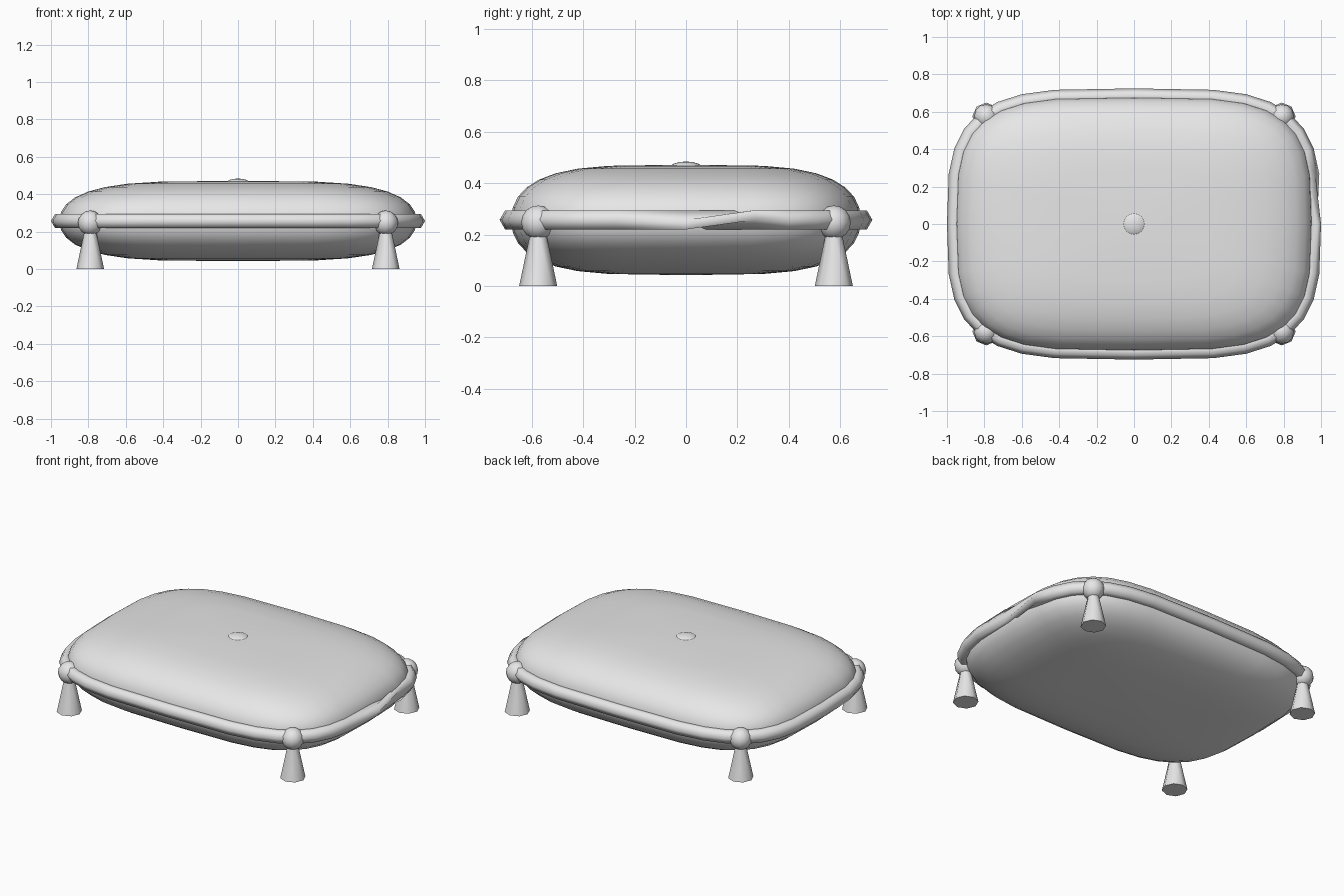
import bpy
import bmesh
from math import sin, cos, pi, radians
from mathutils import Vector, Matrix

cube = bpy.data.objects.get("Cube")
if cube:
    bpy.data.objects.remove(cube, do_unlink=True)

fabric = bpy.data.materials.new("light grey fabric")
fabric.use_nodes = True
GREY = (0.8, 0.8, 0.8, 1)
fabric.diffuse_color = GREY
fabric.node_tree.nodes["Principled BSDF"].inputs["Base Color"].default_value = GREY

SEGMENTS = 32
MID_Z = 0.257


def power(value, exponent):
    """Signed power, used for rounded-rectangle curves."""
    return abs(value) ** exponent * (1 if value >= 0 else -1)


def outline(i, a, b, z):
    """Point i of a rounded rectangle with half sizes a and b."""
    t = 2 * pi * i / SEGMENTS
    return Vector((a * power(cos(t), 0.5), b * power(sin(t), 0.58), z))


def finish(bm, name, sharp_angle):
    bmesh.ops.recalc_face_normals(bm, faces=bm.faces)
    mesh = bpy.data.meshes.new(name)
    bm.to_mesh(mesh)
    bm.free()
    mesh.materials.append(fabric)
    obj = bpy.data.objects.new(name, mesh)
    bpy.context.collection.objects.link(obj)
    bpy.ops.object.select_all(action="DESELECT")
    obj.select_set(True)
    bpy.context.view_layer.objects.active = obj
    bpy.ops.object.shade_smooth_by_angle(angle=radians(sharp_angle))
    return obj


def bridge(bm, lower, upper, shift=0):
    n = len(lower)
    for i in range(n):
        j = (i + 1) % n
        bm.faces.new((lower[i], lower[j], upper[(j + shift) % n], upper[(i + shift) % n]))


# Puffed cushion: stacked rounded rectangles closed by a pole at each end
bm = bmesh.new()
rings = []
for k in range(-7, 8):
    v = k * pi / 16
    size = cos(v) ** 0.5
    z = MID_Z + 0.214 * power(sin(v), 0.9)
    rings.append([bm.verts.new(outline(i, 0.955 * size, 0.68 * size, z))
                  for i in range(SEGMENTS)])
for lower, upper in zip(rings, rings[1:]):
    bridge(bm, lower, upper)
for ring, sign in ((rings[0], -1), (rings[-1], 1)):
    pole = bm.verts.new((0, 0, MID_Z + sign * 0.215))
    for i in range(SEGMENTS):
        bm.faces.new((ring[i], ring[(i + 1) % SEGMENTS], pole))
finish(bm, "cushion", 180)

# Six-sided piping around the seam, with a twisted joint on the left side
bm = bmesh.new()
rings = []
for i in range(SEGMENTS):
    a, b = 0.957, 0.682
    point = outline(i, a, b, MID_Z)
    tangent = outline(i + 1, a, b, 0) - outline(i - 1, a, b, 0)
    outward = tangent.cross(Vector((0, 0, 1))).normalized()
    rings.append([bm.verts.new(point + 0.043 * (outward * cos(s * pi / 3)
                                               + Vector((0, 0, sin(s * pi / 3)))))
                  for s in range(6)])
for i in range(SEGMENTS):
    bridge(bm, rings[i], rings[(i + 1) % SEGMENTS], 2 if i == 0 else 0)
finish(bm, "piping", 180)

# Centre button
bm = bmesh.new()
bmesh.ops.create_uvsphere(bm, u_segments=16, v_segments=8, radius=1,
                          matrix=Matrix.Translation((0, 0, 0.457))
                          @ Matrix.Diagonal((0.067, 0.067, 0.027, 1)))
finish(bm, "centre_button", 180)

# Corner knots and flared tassels
for x, side in ((0.79, "left"), (-0.79, "right")):
    for y, end in ((-0.575, "front"), (0.575, "back")):
        bm = bmesh.new()
        bmesh.ops.create_uvsphere(bm, u_segments=12, v_segments=8, radius=0.066,
                                  matrix=Matrix.Translation((x, y, 0.247)))
        finish(bm, f"{end}_{side}_knot", 180)
        bm = bmesh.new()
        bmesh.ops.create_cone(bm, cap_ends=True, segments=8, radius1=0.074,
                              radius2=0.03, depth=0.21,
                              matrix=Matrix.Translation((x, y, 0.105)))
        finish(bm, f"{end}_{side}_tassel", 50)
